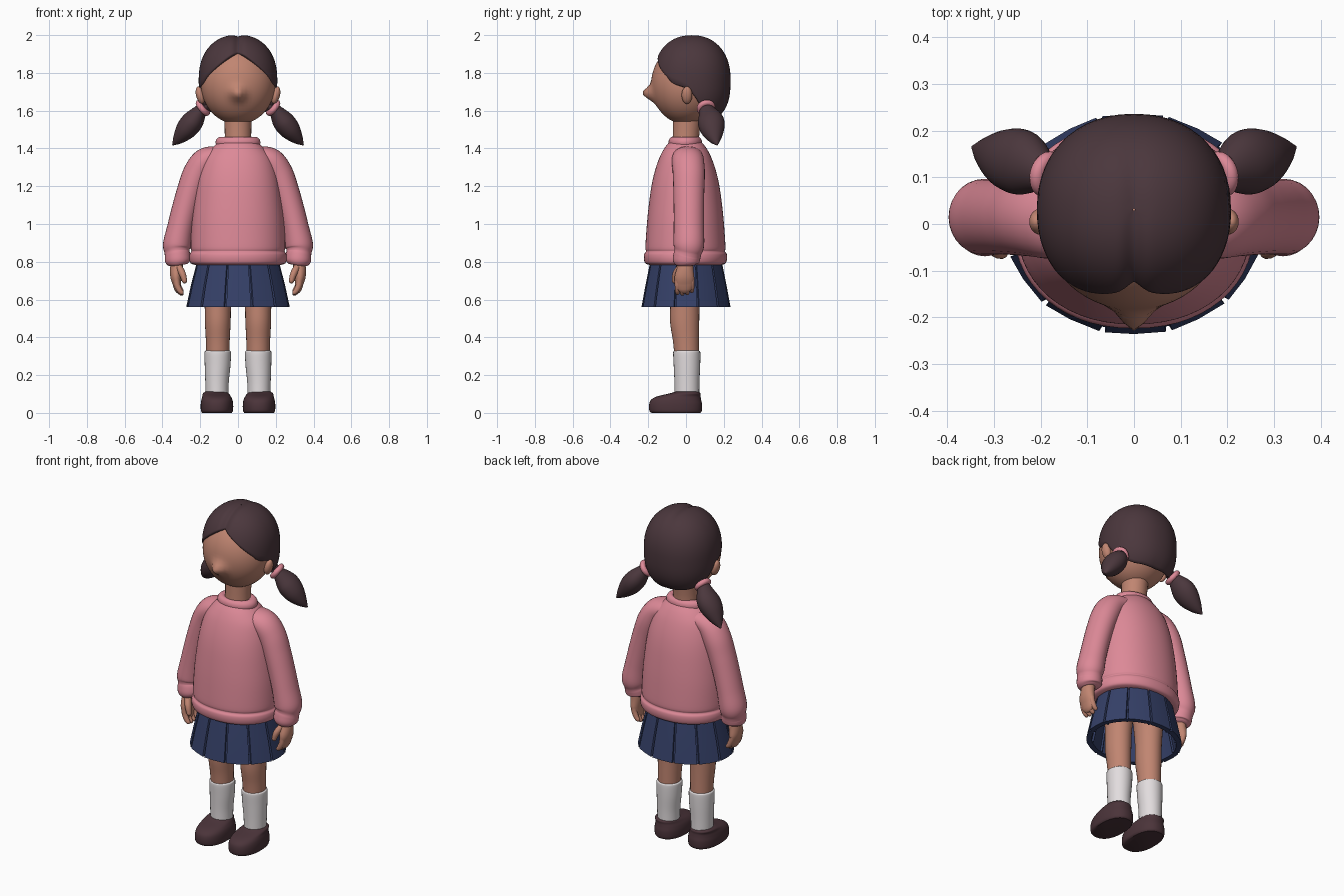
import bpy, bmesh, math
from mathutils import Vector, Matrix

cube = bpy.data.objects.get("Cube")
if cube:
    bpy.data.objects.remove(cube, do_unlink=True)


def material(name, *rgb):
    m = bpy.data.materials.new(name)
    m.use_nodes = True
    m.diffuse_color = (*rgb, 1)
    m.node_tree.nodes["Principled BSDF"].inputs["Base Color"].default_value = (*rgb, 1)
    return m


skin = material("skin", 0.53, 0.235, 0.165)
hair = material("dark hair", 0.07, 0.038, 0.046)
pink = material("pink knit", 0.72, 0.25, 0.31)
navy = material("navy cloth", 0.036, 0.052, 0.14)
white = material("white cotton", 0.76, 0.72, 0.73)
leather = material("shoe leather", 0.07, 0.034, 0.042)


def finish(name, bm, mat, mirror=False, angle=50):
    bmesh.ops.recalc_face_normals(bm, faces=bm.faces)
    mesh = bpy.data.meshes.new(name)
    bm.to_mesh(mesh)
    bm.free()
    mesh.materials.append(mat)
    for p in mesh.polygons:
        p.use_smooth = True
    mesh.set_sharp_from_angle(angle=math.radians(angle))
    ob = bpy.data.objects.new(name, mesh)
    bpy.context.collection.objects.link(ob)
    if mirror:
        mod = ob.modifiers.new("mirror", "MIRROR")
        mod.use_mirror_merge = False
    return ob


def skin_rings(name, rings, mat, caps=True, **kw):
    """Join closed loops of points into a surface."""
    bm = bmesh.new()
    loops = [[bm.verts.new(p) for p in ring] for ring in rings]
    n = len(loops[0])
    for a, b in zip(loops, loops[1:]):
        for i in range(n):
            j = (i + 1) % n
            bm.faces.new((a[i], a[j], b[j], b[i]))
    if caps:
        bm.faces.new(loops[0])
        bm.faces.new(loops[-1])
    return finish(name, bm, mat, **kw)


def smooth(pts, k=5):
    """Catmull-Rom curve through stations."""
    pts = [Vector(p) for p in pts]
    ext = [pts[0]] + pts + [pts[-1]]
    out = []
    for p0, p1, p2, p3 in zip(ext, ext[1:], ext[2:], ext[3:]):
        for s in range(k):
            t = s / k
            out.append(0.5 * (2 * p1 + (p2 - p0) * t + (2 * p0 - 5 * p1 + 4 * p2 - p3) * t * t
                              + (3 * p1 - p0 - 3 * p2 + p3) * t ** 3))
    return out + [pts[-1]]


def spow(v, e):
    return math.copysign(abs(v) ** e, v)


def sweep(name, stations, mat, n=28, square=1.0, level=False, round_end=False, **kw):
    """Stations are x, y, z, half width, half depth along a path."""
    st = smooth(stations)
    pos = [Vector(s[:3]) for s in st]
    rings = []

    def ring(c, t, a, b):
        y = Vector((0, 1, 0))
        y = (y - t * y.dot(t)).normalized()
        x = y.cross(t)
        angs = [math.tau * i / n for i in range(n)]
        rings.append([c + x * a * spow(math.cos(q), square) + y * b * spow(math.sin(q), square)
                      for q in angs])

    for i, s in enumerate(st):
        t = (pos[min(i + 1, len(st) - 1)] - pos[max(i - 1, 0)]).normalized()
        if level:
            t = Vector((0, 0, 1))
        ring(pos[i], t, s[3], s[4])
    if round_end:
        for q in (0.5, 1.0, 1.4):
            f = math.cos(q)
            ring(pos[-1] + t * st[-1][4] * math.sin(q), t, st[-1][3] * f, st[-1][4] * f)
    return skin_rings(name, rings, mat, **kw)


def ellipsoid(name, c, r, mat, bump=None, tilt=0, **kw):
    bm = bmesh.new()
    bmesh.ops.create_uvsphere(bm, u_segments=56, v_segments=36, radius=1)
    m = Matrix.Translation(c) @ Matrix.Rotation(tilt, 4, "Y") @ Matrix.Diagonal((*r, 1))
    bm.transform(m)
    if bump:
        for v in bm.verts:
            bump(v.co)
    return finish(name, bm, mat, **kw)


def torus(name, c, axis, major, minor, scale, mat, **kw):
    m = (Matrix.Translation(c) @ Vector(axis).to_track_quat("Z", "Y").to_matrix().to_4x4()
         @ Matrix.Diagonal((*scale, 1)))
    rings = []
    for i in range(36):
        a = math.tau * i / 35
        rings.append([m @ Vector(((major + minor * math.cos(b)) * math.cos(a),
                                  (major + minor * math.cos(b)) * math.sin(a), minor * math.sin(b)))
                      for b in (math.tau * j / 14 for j in range(14))])
    return skin_rings(name, rings, mat, caps=False, **kw)


# Head with a nose bulging out of the face
def nose(co):
    if co.y < 0:
        d = (co.x / 0.036) ** 2 + ((co.z - 1.69) / 0.036) ** 2
        co.y -= 0.052 * math.exp(-d)


ellipsoid("head", (0, 0, 1.74), (0.196, 0.184, 0.212), skin, bump=nose)
ellipsoid("ear", (0.2, 0.005, 1.682), (0.022, 0.028, 0.047), skin, tilt=0.25, mirror=True)
sweep("neck", [(0, 0, 1.38, 0.075, 0.075), (0, 0, 1.47, 0.07, 0.07), (0, 0.01, 1.62, 0.075, 0.08)], skin)

# Hair cap: rows run from the crown down to a hairline that varies around the head
HAIRLINE = [(0, 1.92), (18, 1.875), (45, 1.80), (65, 1.745), (86, 1.72), (96, 1.665),
            (106, 1.61), (135, 1.58), (180, 1.57)]
CENTRE = Vector((0, 0.03, 1.765))


def hairline(deg):
    for (a, za), (b, zb) in zip(HAIRLINE, HAIRLINE[1:]):
        if deg <= b:
            t = (deg - a) / (b - a)
            return za + (zb - za) * t


def hair_point(phi, row, size):
    drop = (hairline(abs(phi)) - CENTRE.z) / 0.237
    e = 0.9 if drop > 0 else 0.75
    theta = row * math.acos(spow(drop, 1 / e))
    c, s = math.cos(theta), math.sin(theta)
    e = 0.9 if c > 0 else 0.75
    a = math.radians(phi)
    p = Vector((0.208 * spow(math.sin(a), 0.92) * s ** e,
                -0.206 * spow(math.cos(a), 0.92) * s ** e, 0.237 * spow(c, e)))
    parting = max(0, min(1, 0.5 - p.y / 0.4))
    return CENTRE + p * size * (1 - 0.075 * parting * math.exp(-(p.x / 0.022) ** 2))


half = [180 * (i / 36) ** 1.4 for i in range(37)]
around = half + [-p for p in reversed(half[1:-1])]
rows = [(max(i, 0.1) / 26, 1) for i in range(27)] + [(1.01, 0.975), (1.0, 0.93), (0.98, 0.82)]
skin_rings("hair_cap", [[hair_point(p, r, s) for p in around] for r, s in rows], hair, caps=False, angle=75)

# Pigtails with ties
sweep("pigtail", [(0.165, 0.1, 1.635, 0.025, 0.025), (0.195, 0.11, 1.605, 0.033, 0.04),
                  (0.235, 0.13, 1.55, 0.056, 0.069), (0.275, 0.14, 1.5, 0.055, 0.064),
                  (0.315, 0.153, 1.452, 0.032, 0.036), (0.346, 0.165, 1.418, 0.003, 0.003)],
      hair, mirror=True)
torus("hair_tie", (0.186, 0.106, 1.615), (0.75, 0.2, -0.6), 0.034, 0.016, (1, 1, 1), pink, mirror=True)

# Sweater
BODY = [(0.783, 0.225, 0.19), (0.792, 0.25, 0.212), (0.815, 0.258, 0.22), (0.84, 0.256, 0.219),
        (0.856, 0.247, 0.209), (0.88, 0.251, 0.212), (1.0, 0.246, 0.204), (1.1, 0.236, 0.194),
        (1.2, 0.222, 0.18), (1.28, 0.205, 0.162), (1.35, 0.18, 0.138), (1.4, 0.14, 0.112), (1.435, 0.1, 0.085)]
sweep("sweater_body", [(0, -0.003, z, a, b) for z, a, b in BODY], pink, n=56, square=0.93, level=True)
sweep("sleeve", [(0.1, 0.01, 1.365, 0.05, 0.08), (0.17, 0.01, 1.335, 0.07, 0.085),
                 (0.215, 0.015, 1.27, 0.075, 0.085), (0.25, 0.015, 1.18, 0.072, 0.082),
                 (0.28, 0.015, 1.08, 0.07, 0.08), (0.305, 0.015, 0.98, 0.07, 0.08),
                 (0.323, 0.015, 0.89, 0.074, 0.081), (0.323, 0.01, 0.852, 0.066, 0.072),
                 (0.32, 0.005, 0.83, 0.068, 0.072), (0.318, 0, 0.8, 0.066, 0.069),
                 (0.316, 0, 0.783, 0.048, 0.052)], pink, mirror=True)
torus("collar", (0, -0.004, 1.432), (0, 0, 1), 0.088, 0.029, (1.02, 0.76, 1.05), pink)

# Hands
sweep("palm", [(0.318, 0, 0.82, 0.03, 0.036), (0.325, -0.003, 0.77, 0.034, 0.042),
               (0.328, -0.008, 0.72, 0.03, 0.052), (0.323, -0.008, 0.68, 0.022, 0.048)],
      skin, round_end=True, mirror=True)
for label, y, up in (("index", -0.045, 0.005), ("middle", -0.019, 0), ("ring", 0.006, 0.003), ("little", 0.03, 0.015)):
    sweep(label + "_finger", [(0.326, y, 0.71, 0.016, 0.015), (0.322, y, 0.672 + up, 0.016, 0.015),
                              (0.31, y, 0.645 + up, 0.015, 0.014), (0.299, y, 0.632 + up, 0.012, 0.012)],
          skin, n=14, round_end=True, mirror=True)
sweep("thumb", [(0.315, -0.025, 0.775, 0.018, 0.02), (0.295, -0.052, 0.738, 0.018, 0.019),
                (0.283, -0.06, 0.7, 0.014, 0.015)], skin, n=14, round_end=True, mirror=True)

# Pleated skirt, an open shell with flat panels and a groove between them
PANELS = 12


def skirt_ring(z, a, b):
    ring = []
    for k in range(PANELS):
        for f, r in ((0, 0.955), (0.05, 0.955), (0.07, 1.0), (0.5, 0.99), (0.98, 1.0)):
            q = math.tau * (k - 0.5 + f) / PANELS
            ring.append((a * r * math.sin(q), -b * r * math.cos(q), z))
    return ring


skin_rings("pleated_skirt", [skirt_ring(*s) for s in (
    (0.83, 0.19, 0.165), (0.56, 0.248, 0.208), (0.56, 0.277, 0.238), (0.67, 0.253, 0.218),
    (0.83, 0.212, 0.185))], navy, caps=False, angle=25)

# Legs, socks and shoes
sweep("leg", [(0.1, 0, 0.8, 0.085, 0.095), (0.106, -0.005, 0.6, 0.071, 0.079),
              (0.107, -0.007, 0.48, 0.068, 0.077), (0.107, 0, 0.38, 0.063, 0.069),
              (0.107, 0.005, 0.28, 0.06, 0.064)], skin, level=True, mirror=True)
sweep("sock", [(0.111, 0.005, 0.08, 0.06, 0.065), (0.111, 0.005, 0.16, 0.062, 0.066),
               (0.108, 0.005, 0.25, 0.068, 0.07), (0.107, 0.004, 0.315, 0.07, 0.072),
               (0.107, 0.004, 0.328, 0.066, 0.068), (0.107, 0.004, 0.329, 0.055, 0.057)],
      white, level=True, mirror=True)
SHOE = [(0.0, -0.053, 0.078, 0.13), (0.012, -0.055, 0.085, 0.139), (0.045, -0.055, 0.086, 0.14),
        (0.07, -0.052, 0.082, 0.132), (0.088, -0.037, 0.075, 0.114), (0.103, -0.005, 0.068, 0.082),
        (0.112, 0.003, 0.055, 0.06)]
sweep("shoe", [(0.118 - y * -0.12, y, z, a, b) for z, y, a, b in SHOE], leather, n=40, square=0.88,
      level=True, mirror=True)
